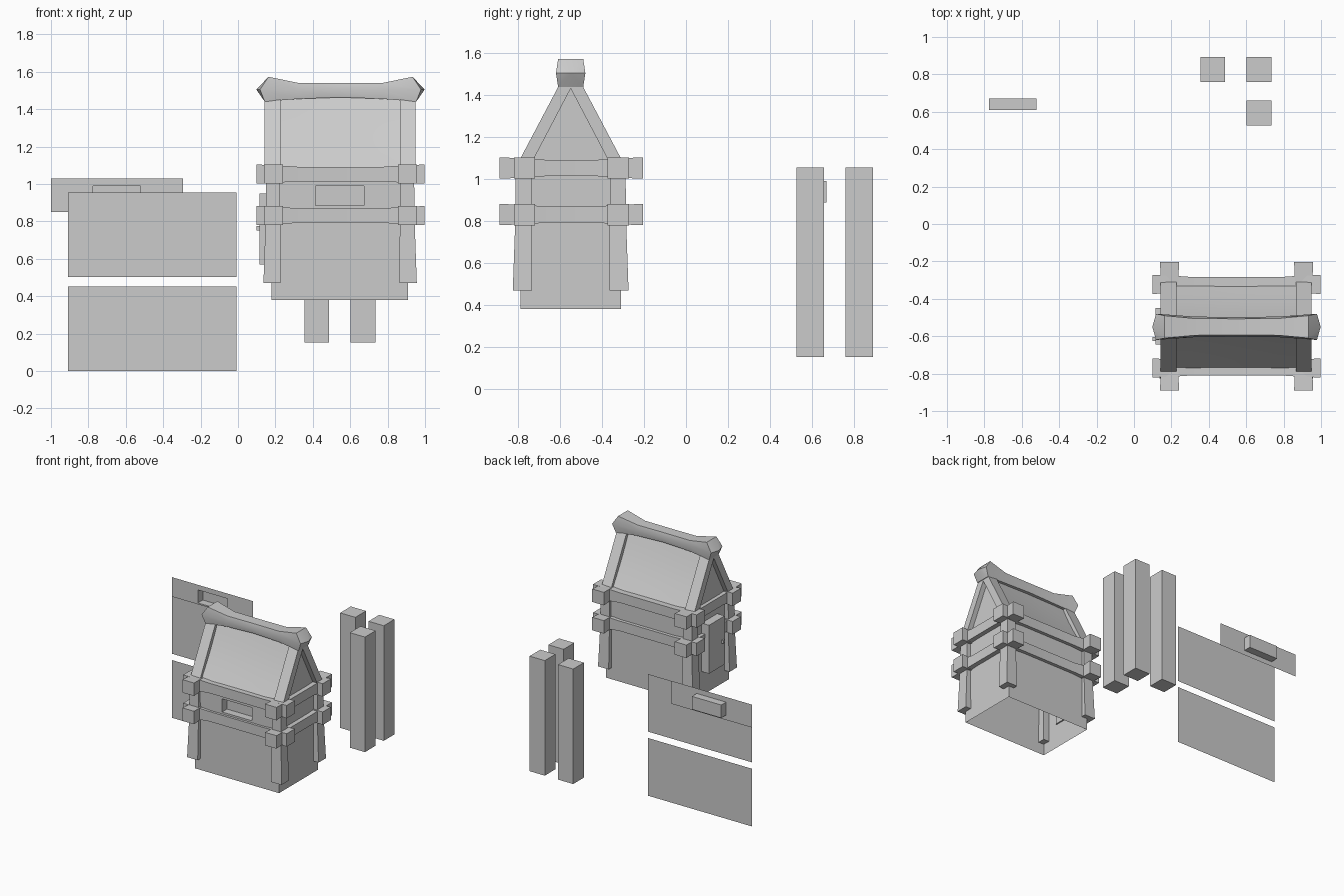
import bpy, math

if "Cube" in bpy.data.objects:
    bpy.data.objects.remove(bpy.data.objects["Cube"])

CX, CY = 0.545, -0.55          # centre of the house


def obj(name, verts, faces, smooth=False):
    me = bpy.data.meshes.new(name)
    me.from_pydata(verts, [], faces)
    me.update()
    o = bpy.data.objects.new(name, me)
    bpy.context.collection.objects.link(o)
    if smooth:
        bpy.ops.object.select_all(action='DESELECT')
        o.select_set(True)
        bpy.context.view_layer.objects.active = o
        bpy.ops.object.shade_smooth_by_angle(angle=math.radians(30))
    return o


def loft(name, rings, tips=None, smooth=False):
    """Skin equal-sized rings; close with flat caps or with two tip points."""
    n = len(rings[0])
    verts = [p for r in rings for p in r]
    faces = [(i * n + j, i * n + (j + 1) % n, (i + 1) * n + (j + 1) % n, (i + 1) * n + j)
             for i in range(len(rings) - 1) for j in range(n)]
    last = (len(rings) - 1) * n
    if tips:
        a = len(verts)
        verts += tips
        for j in range(n):
            k = (j + 1) % n
            faces += [(a, k, j), (a + 1, last + j, last + k)]
    else:
        faces += [tuple(range(n))[::-1], tuple(range(last, last + n))]
    return obj(name, verts, faces, smooth)


def box(name, x0, x1, y0, y1, z0, z1):
    ring = lambda z: [(x0, y0, z), (x1, y0, z), (x1, y1, z), (x0, y1, z)]
    return loft(name, [ring(z0), ring(z1)])


def niche_panel(name, x0, x1, z0, z1, y, wx0, wx1, wz0, wz1, depth):
    """Flat panel facing -y with a closed window niche sunk into it."""
    rect = lambda a, b, c, d, yy: [(a, yy, c), (b, yy, c), (b, yy, d), (a, yy, d)]
    verts = (rect(x0, x1, z0, z1, y) + rect(wx0, wx1, wz0, wz1, y)
             + rect(wx0, wx1, wz0, wz1, y + depth))
    faces = [(8, 9, 10, 11)]
    for i in range(2):
        for j in range(4):
            k = (j + 1) % 4
            faces.append((i * 4 + j, i * 4 + k, i * 4 + 4 + k, i * 4 + 4 + j))
    return obj(name, verts, faces)


# House walls: open underneath, gabled at both ends
X0, X1, Y0, Y1, ZB, ZE, ZR = 0.18, 0.91, -0.79, -0.31, 0.38, 1.06, 1.48
gable = lambda x: [(x, Y0, ZB), (x, Y1, ZB), (x, Y1, ZE), (x, CY, ZR), (x, Y0, ZE)]
obj("house_walls", gable(X0) + gable(X1) + [(X0, Y0, 0.85), (X1, Y0, 0.85)],
    [(0, 10, 4, 3, 2, 1), (5, 6, 7, 8, 9, 11), (1, 2, 7, 6), (0, 5, 11, 10)])
niche_panel("window_wall", X0, X1, 0.85, ZE, Y0, 0.415, 0.675, 0.885, 0.988, 0.06)

# Door with knob on the left end
box("door", 0.115, 0.19, -0.645, -0.45, 0.57, 0.95)
box("door_knob", 0.10, 0.118, -0.625, -0.605, 0.75, 0.775)

# Flared corner posts
for x in (0.187, 0.905):
    for y in (-0.775, -0.325):
        sx = 1 if x > CX else -1
        sy = 1 if y > CY else -1
        rings = []
        for z, h, d in ((0.47, 0.046, 0.005), (0.78, 0.04, 0.0), (1.08, 0.036, 0.0)):
            cx, cy = x + sx * d, y + sy * d
            rings.append([(cx - h, cy - h, z), (cx + h, cy - h, z),
                          (cx + h, cy + h, z), (cx - h, cy + h, z)])
        loft("corner_post", rings)

# Two tiers of crossing logs, slimmer in the middle
SQ = ((-1, -1), (1, -1), (1, 1), (-1, 1))


def log(name, along_x, centre, z, half):
    rings = []
    for t, h in ((-half, 0.051), (-half + 0.12, 0.046), (-half + 0.22, 0.039),
                 (half - 0.22, 0.039), (half - 0.12, 0.046), (half, 0.051)):
        if along_x:
            rings.append([(CX + 0.003 + t, centre + a * h, z + b * h) for a, b in SQ])
        else:
            rings.append([(centre - a * h, CY + 0.003 + t, z + b * h) for a, b in SQ])
    loft(name, rings, smooth=True)


for z in (0.831, 1.053):
    for y in (-0.77, -0.323):
        log("long_log", True, y, z, 0.45)
    for x in (0.19, 0.907):
        log("short_log", False, x, z, 0.343)

# Gable rafters and gently sagging roof panels, mirrored front to back
for s in (-1, 1):
    for xa, xb in ((0.143, 0.226), (0.865, 0.948)):
        prof = [(0.255, 1.07), (0.033, 1.49), (-0.02, 1.47), (0.19, 1.07)]
        loft("rafter", [[(x, CY + s * y, z) for y, z in prof] for x in (xa, xb)])
    nx, nz = 6, 5
    verts = []
    for i in range(nx + 1):
        for j in range(nz + 1):
            u, v = i / nx, j / nz
            sag = 0.012 * math.sin(math.pi * v) + 0.006 * math.sin(math.pi * u)
            verts.append((0.2 + 0.69 * u, CY + s * (0.236 - 0.225 * v - sag), 1.07 + 0.42 * v))
    faces = [(i * 6 + j, i * 6 + 6 + j, i * 6 + 7 + j, i * 6 + 1 + j)
             for i in range(nx) for j in range(nz)]
    obj("roof_panel", verts, faces if s < 0 else [f[::-1] for f in faces], True)

# Ridge log: six-sided, flared upward with pointed ends
rings = []
# station: x of side / top / bottom, z of top / side / bottom, half widths
for xs, xt, xb, zt, zm, zb, wm, w in (
        (-0.43, -0.385, -0.405, 1.573, 1.505, 1.44, 0.07, 0.06),
        (-0.225, -0.225, -0.225, 1.54, 1.503, 1.455, 0.055, 0.045),
        (0, 0, 0, 1.54, 1.503, 1.463, 0.052, 0.043),
        (0.225, 0.225, 0.225, 1.54, 1.503, 1.455, 0.055, 0.045),
        (0.43, 0.385, 0.405, 1.573, 1.505, 1.44, 0.07, 0.06)):
    c = CX + 0.003
    rings.append([(c + xb, CY - w, zb), (c + xb, CY + w, zb), (c + xs, CY + wm, zm),
                  (c + xt, CY + w, zt), (c + xt, CY - w, zt), (c + xs, CY - wm, zm)])
loft("ridge_log", rings, [(0.098, CY, 1.505), (0.998, CY, 1.505)], True)

# Spare square posts
for x, y in ((0.355, 0.76), (0.602, 0.76), (0.602, 0.527)):
    box("spare_post", x, x + 0.132, y, y + 0.132, 0.152, 1.055)

# Spare wall sheets and window strip
for name, z0, z1 in (("lower_sheet", 0.0, 0.453), ("upper_sheet", 0.503, 0.955)):
    obj(name, [(-0.91, 0.48, z0), (-0.007, 0.48, z0), (-0.007, 0.48, z1), (-0.91, 0.48, z1)],
        [(0, 1, 2, 3)])
niche_panel("window_strip", -1.0, -0.295, 0.85, 1.03, 0.61, -0.775, -0.52, 0.888, 0.99, 0.06)
